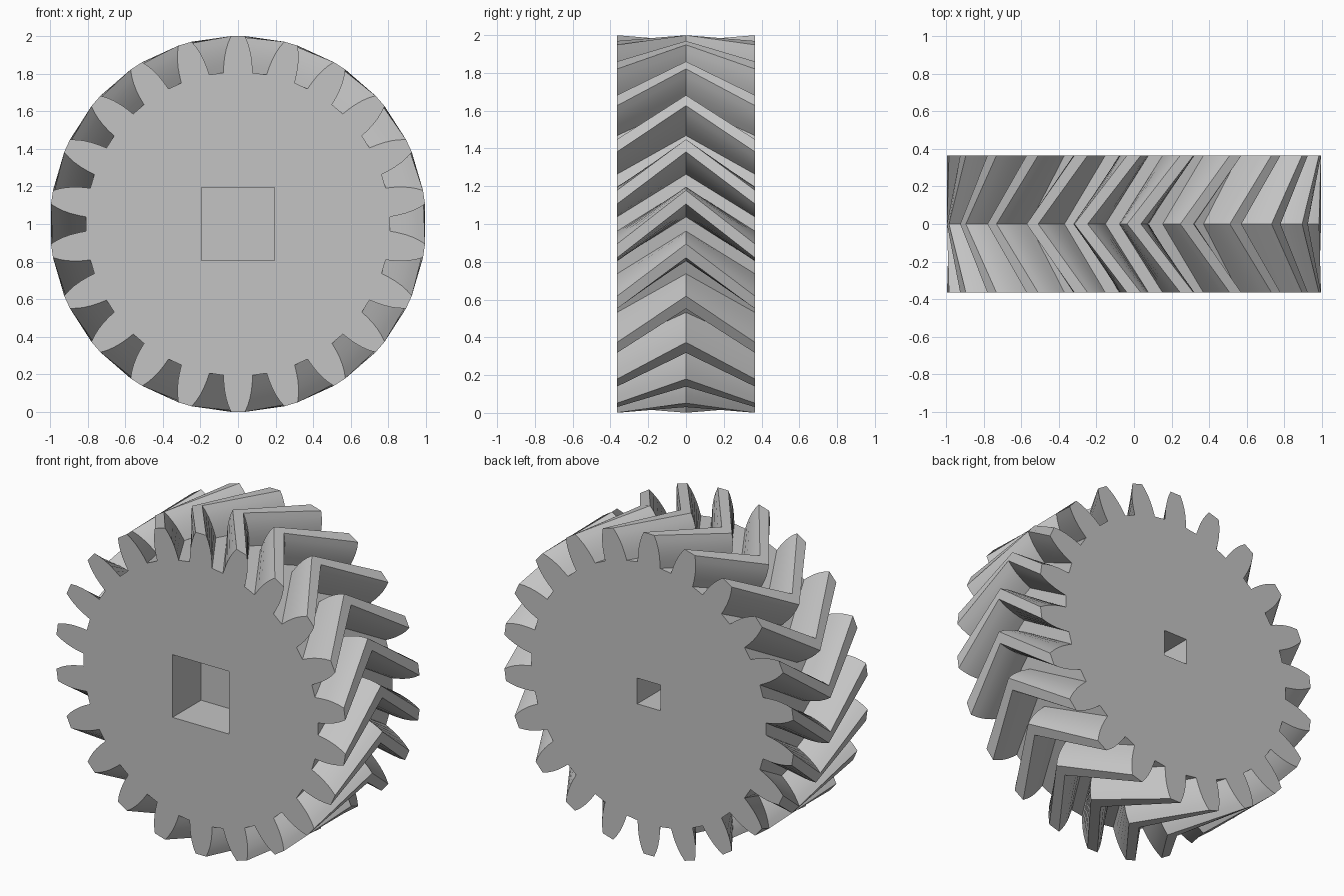
import bpy, bmesh
from math import radians, sin, cos, pi

cube = bpy.data.objects.get("Cube")
if cube:
    bpy.data.objects.remove(cube, do_unlink=True)

TEETH = 22
PITCH = 2 * pi / TEETH
HALF = 0.365          # half of the gear's width
CENTRE = 1.0          # height of the axle

# One flank of a tooth: radius and half angle in degrees, root to tip
FLANK = [(0.808, 5.5), (0.85, 5.1), (0.89, 4.6), (0.93, 3.9), (0.965, 3.1), (1.0, 2.1)]

grey = bpy.data.materials.new("light grey")
grey.use_nodes = True
colour = (0.55, 0.55, 0.55, 1)
grey.diffuse_color = colour
grey.node_tree.nodes["Principled BSDF"].inputs["Base Color"].default_value = colour


def gear_outline(twist):
    """Toothed outline, counterclockwise from the front, as (x, z) pairs."""
    points = []
    for i in range(TEETH):
        middle = pi / 2 + i * PITCH + twist
        for r, a in FLANK:
            points.append((r * cos(middle - radians(a)), r * sin(middle - radians(a))))
        for r, a in reversed(FLANK):
            points.append((r * cos(middle + radians(a)), r * sin(middle + radians(a))))
    return points


# Herringbone gear body: the middle ring is turned by one tooth
bm = bmesh.new()
rings = []
for y, twist in ((-HALF, 0), (0, PITCH), (HALF, 0)):
    rings.append([bm.verts.new((x, y, z + CENTRE)) for x, z in gear_outline(twist)])
for near, far in zip(rings, rings[1:]):
    n = len(near)
    for i in range(n):
        j = (i + 1) % n
        bm.faces.new((near[i], far[i], far[j], near[j]))
bm.faces.new(rings[0])
bm.faces.new(rings[-1][::-1])
bmesh.ops.recalc_face_normals(bm, faces=bm.faces)
mesh = bpy.data.meshes.new("herringbone_gear")
bm.to_mesh(mesh)
bm.free()
mesh.materials.append(grey)
gear = bpy.data.objects.new("herringbone_gear", mesh)
bpy.context.collection.objects.link(gear)


def cut_square_socket(name, side, width, depth):
    """Cut a blind square hole into the front (-1) or back (1) face."""
    bpy.ops.mesh.primitive_cube_add(size=1, location=(0, side * HALF, CENTRE))
    cutter = bpy.context.object
    cutter.name = name
    cutter.scale = (width, depth * 2, width)
    cutter.hide_render = True
    cutter.data.materials.append(grey)
    bpy.ops.object.select_all(action="DESELECT")
    gear.select_set(True)
    bpy.context.view_layer.objects.active = gear
    mod = gear.modifiers.new(name, "BOOLEAN")
    mod.operation = "DIFFERENCE"
    mod.solver = "EXACT"
    mod.object = cutter
    bpy.ops.object.modifier_apply(modifier=mod.name)
    bpy.data.objects.remove(cutter, do_unlink=True)


# Large socket in front, small socket behind
cut_square_socket("front_socket", -1, 0.39, 0.28)
cut_square_socket("back_socket", 1, 0.16, 0.28)

bpy.ops.object.shade_smooth_by_angle(angle=radians(30))
